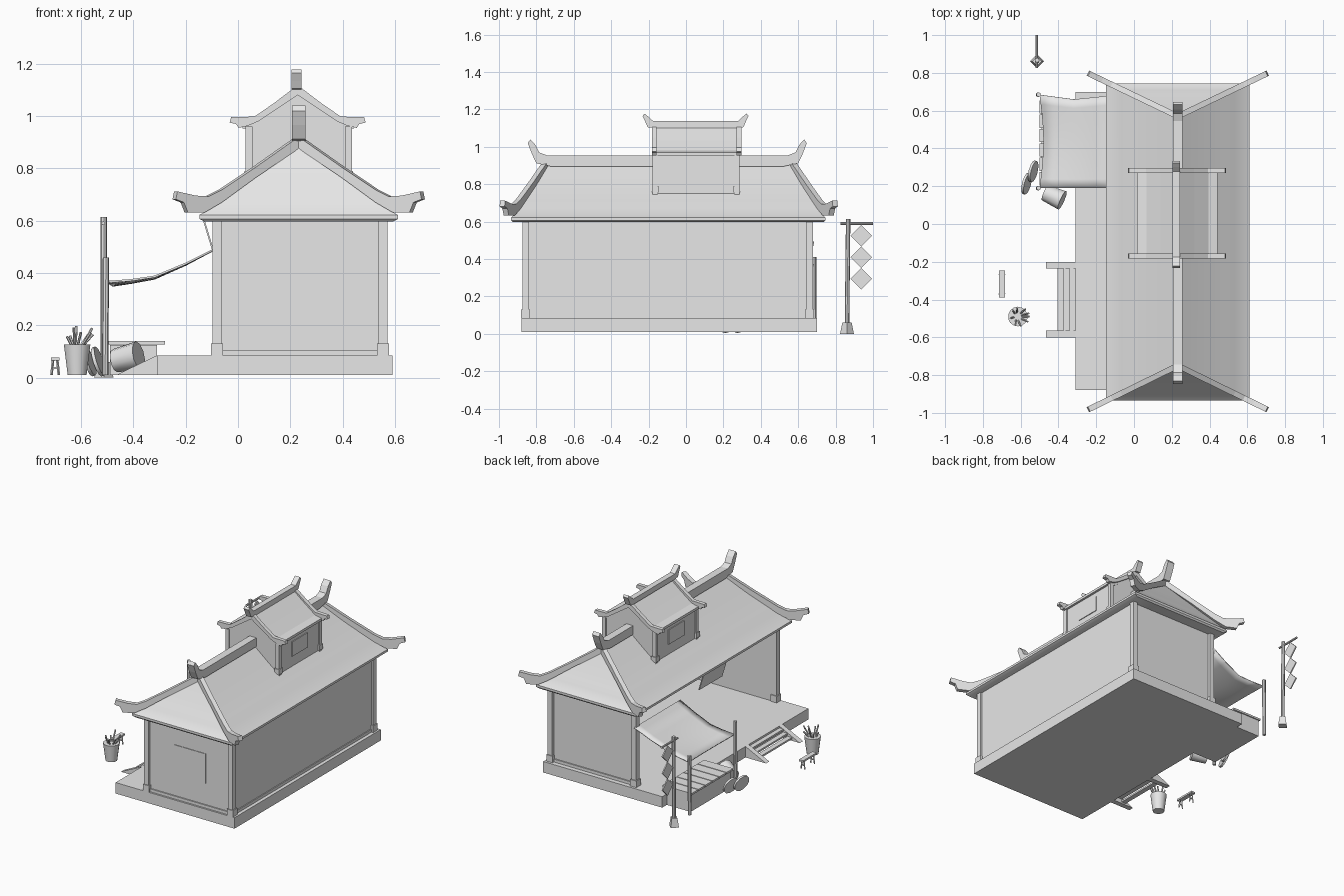
import bpy, bmesh, math, random
from mathutils import Vector, Matrix

random.seed(4)
if "Cube" in bpy.data.objects:
    bpy.data.objects.remove(bpy.data.objects["Cube"])

mat = bpy.data.materials.new("plain_grey")
mat.use_nodes = True
GREY = (0.8, 0.8, 0.8, 1)
mat.diffuse_color = GREY
mat.node_tree.nodes["Principled BSDF"].inputs["Base Color"].default_value = GREY

CX = 0.232            # x of both roof ridges


def finish(name, bm, smooth=None):
    bmesh.ops.recalc_face_normals(bm, faces=bm.faces)
    me = bpy.data.meshes.new(name)
    bm.to_mesh(me)
    bm.free()
    me.materials.append(mat)
    ob = bpy.data.objects.new(name, me)
    bpy.context.collection.objects.link(ob)
    if smooth:
        bpy.ops.object.select_all(action='DESELECT')
        ob.select_set(True)
        bpy.context.view_layer.objects.active = ob
        bpy.ops.object.shade_smooth_by_angle(angle=math.radians(smooth))
    return ob


def prism(name, pts, offset):
    """Polygon through 3D points, extruded by a vector."""
    bm = bmesh.new()
    face = bm.faces.new([bm.verts.new(p) for p in pts])
    ext = bmesh.ops.extrude_face_region(bm, geom=[face])
    verts = [v for v in ext["geom"] if isinstance(v, bmesh.types.BMVert)]
    bmesh.ops.translate(bm, verts=verts, vec=Vector(offset))
    if not any(f.is_valid and f == face for f in bm.faces):
        bm.faces.new([bm.verts[i] for i in range(len(pts))])
    return finish(name, bm)


def box(name, x0, x1, y0, y1, z0, z1):
    return prism(name, [(x0, y0, z0), (x1, y0, z0), (x1, y1, z0), (x0, y1, z0)], (0, 0, z1 - z0))


def rod(name, a, b, r1, r2=None, sides=8):
    a, b = Vector(a), Vector(b)
    bm = bmesh.new()
    rot = (b - a).to_track_quat('Z', 'Y').to_matrix().to_4x4()
    bmesh.ops.create_cone(bm, cap_ends=True, segments=sides, radius1=r1, radius2=r2 or r1,
                          depth=(b - a).length, matrix=Matrix.Translation((a + b) / 2) @ rot)
    return finish(name, bm, 40)


def mirrored(half):
    """Closed outline from one half whose first and last points lie on the axis."""
    return half + [(-u, z) for u, z in half[-2:0:-1]]


# Platform
box("platform", -0.31, 0.59, -0.88, 0.70, 0.01, 0.085)

# Walls on three sides, open towards -x
box("long_wall", 0.54, 0.56, -0.85, 0.66, 0.085, 0.62)
box("front_wall", -0.08, 0.55, -0.86, -0.84, 0.085, 0.62)
box("back_wall", -0.08, 0.55, 0.64, 0.66, 0.085, 0.62)
box("front_panel", 0.125, 0.36, -0.864, -0.86, 0.25, 0.453)
box("front_sill", -0.06, 0.54, -0.868, -0.85, 0.085, 0.105)
box("back_sill", -0.06, 0.54, 0.65, 0.668, 0.085, 0.105)
box("long_sill", 0.55, 0.566, -0.84, 0.65, 0.085, 0.105)
box("opening_lintel", -0.09, -0.065, -0.85, 0.66, 0.575, 0.61)
for x in (-0.08, 0.555):
    for y in (-0.857, 0.66):
        box("corner_post", x - 0.017, x + 0.017, y - 0.018, y + 0.018, 0.085, 0.61)
        box("post_plinth", x - 0.023, x + 0.023, y - 0.024, y + 0.024, 0.085, 0.13)

# Main hipped roof: concave rings from ridge to eave, then the eave edge
rings = [(0, 0.905), (0.06, 0.857), (0.12, 0.808), (0.18, 0.762), (0.245, 0.713), (0.3, 0.675),
         (0.345, 0.64), (0.38, 0.622), (0.38, 0.607), (0.36, 0.597)]
bm = bmesh.new()
loops = []
for h, z in rings:
    f, hx = h / 0.38, max(h, 0.001)
    y0, y1 = -0.75 - 0.185 * f, 0.57 + 0.175 * f
    loops.append([bm.verts.new(p) for p in ((CX - hx, y0, z), (CX + hx, y0, z),
                                            (CX + hx, y1, z), (CX - hx, y1, z))])
for a, b in zip(loops, loops[1:]):
    for i in range(4):
        j = (i + 1) % 4
        bm.faces.new((a[i], a[j], b[j], b[i]))
bm.faces.new(loops[0])
bm.faces.new(loops[-1])
finish("main_roof", bm, 30)

# Main ridge beam with upturned ends
ridge = [(-0.72, 0.895), (-0.80, 0.912), (-0.825, 0.965), (-0.846, 1.02), (-0.832, 1.04),
         (-0.805, 1.01), (-0.785, 0.97), (-0.745, 0.955)]
mid = -0.10
outline = ridge + [(2 * mid - y, z) for y, z in reversed(ridge)]
prism("main_ridge", [(CX - 0.026, y, z) for y, z in outline], (0.052, 0, 0))

# Hip beams with upturned tails
hip = [(0, 0.925), (0.17, 0.805), (0.30, 0.718), (0.35, 0.693), (0.40, 0.696), (0.47, 0.712), (0.476, 0.682),
       (0.445, 0.67), (0.43, 0.632), (0.365, 0.632), (0.30, 0.67), (0.17, 0.765), (0, 0.88)]
for sx in (-1, 1):
    for y0, slope in ((-0.75, -0.49), (0.57, 0.48)):
        side = Vector((-slope, sx, 0)).normalized() * 0.03
        pts = [Vector((CX + sx * u, y0 + slope * u, z)) - side / 2 for u, z in hip]
        prism("hip_beam", pts, side)

# Roof turret
body = mirrored([(0, 1.085), (0.16, 0.97), (0.195, 0.955), (0.195, 0.74), (0, 0.74)])
prism("turret_body", [(CX + u, -0.17, z) for u, z in body], (0, 0.447, 0))
for sx in (-1, 1):
    for y in (-0.165, 0.272):
        x = CX + sx * 0.19
        box("turret_post", x - 0.013, x + 0.013, y - 0.013, y + 0.013, 0.74, 0.96)
        box("turret_plinth", x - 0.018, x + 0.018, y - 0.018, y + 0.018, 0.755, 0.79)
    x = CX + sx * 0.197
    box("turret_window", x - 0.003, x + 0.003, -0.03, 0.14, 0.82, 0.92)
panel = mirrored([(0, 1.105), (0.09, 1.035), (0.165, 0.98), (0.213, 0.97), (0.213, 0.953),
                  (0.165, 0.955), (0, 1.075)])
prism("turret_roof", [(CX - 0.002 + u, -0.17, z) for u, z in panel], (0, 0.45, 0))
barge = mirrored([(0, 1.118), (0.09, 1.05), (0.165, 0.998), (0.254, 0.996), (0.26, 0.975), (0.236, 0.97),
                  (0.226, 0.955), (0.19, 0.963), (0.15, 0.98), (0, 1.08)])
for y in (-0.183, 0.27):
    prism("turret_bargeboard", [(CX - 0.004 + u, y, z) for u, z in barge], (0, 0.026, 0))
cap = [(-0.16, 1.10), (-0.205, 1.105), (-0.218, 1.135), (-0.232, 1.165), (-0.222, 1.178),
       (-0.2, 1.16), (-0.175, 1.137)]
outline = cap + [(0.102 - y, z) for y, z in reversed(cap)]
prism("turret_ridge", [(CX - 0.027, y, z) for y, z in outline], (0.038, 0, 0))

# Steps with sloping side boards
for y in (-0.6, -0.235):
    prism("step_side", [(-0.31, y, 0.01), (-0.465, y, 0.01), (-0.45, y, 0.018), (-0.31, y, 0.085)], (0, 0.035, 0))
for i in range(3):
    x = -0.405 + i * 0.032
    box("step_tread", x, x + 0.034, -0.565, -0.235, 0.02 + i * 0.02, 0.032 + i * 0.02)

# Sagging cloth awning
bm = bmesh.new()
edge = [(-0.09, 0.495), (-0.2, 0.44), (-0.32, 0.39), (-0.41, 0.377), (-0.50, 0.37)]
N = 10
rows = []
for k, (x, z) in enumerate(edge):
    row = []
    for i in range(N + 1):
        t = i / N
        bow = math.sin(math.pi * t)
        y = 0.19 + t * (0.47 + 0.012 * abs(k - 2))
        row.append(bm.verts.new((x + (0.02 * bow if k == 4 else 0), y, z - 0.014 * bow * k / 4)))
    rows.append(row)
for a, b in zip(rows, rows[1:]):
    for i in range(N):
        bm.faces.new((a[i], a[i + 1], b[i + 1], b[i]))
cloth = finish("awning", bm, 60)
mod = cloth.modifiers.new("thickness", 'SOLIDIFY')
mod.thickness = 0.008
for y, h in ((0.19, 0.46), (0.685, 0.412)):
    rod("awning_pole", (-0.508, y, 0.01), (-0.505, y, h), 0.012)

# Hanging shutter under the eave
prism("shutter", [(-0.135, -0.25, 0.605), (-0.135, 0, 0.605), (-0.1, 0, 0.49), (-0.1, -0.25, 0.49)],
      (0.006, 0, 0.002))

# Market stall with slatted top
box("stall_box", -0.49, -0.31, 0.22, 0.65, 0.01, 0.125)
for i in range(6):
    y = 0.205 + i * 0.076
    box("stall_slat", -0.50, -0.28, y, y + 0.07, 0.127, 0.14)

# Tilted basket and leaning round lids beside the stall
rod("basket", (-0.47, 0.165, 0.065), (-0.38, 0.125, 0.085), 0.045, 0.055, 10)
for x, y in ((-0.575, 0.215), (-0.54, 0.28)):
    rod("round_lid", (x, y, 0.06), (x + 0.012, y - 0.003, 0.064), 0.058, 0.058, 12)

# Banner post with diamond plates
rod("banner_base", (-0.513, 0.861, 0), (-0.513, 0.861, 0.06), 0.037, 0.025, 4)
rod("banner_pole", (-0.513, 0.861, 0.05), (-0.513, 0.867, 0.615), 0.012)
rod("banner_arm", (-0.515, 0.826, 0.59), (-0.515, 1.0, 0.59), 0.007)
for z in (0.525, 0.41, 0.295):
    d = 0.057
    prism("diamond_plate", [(-0.519, 0.937, z - d), (-0.519, 0.937 + d, z), (-0.519, 0.937, z + d),
                            (-0.519, 0.937 - d, z)], (0.008, 0, 0))
rod("plate_cord", (-0.515, 0.937, 0.24), (-0.515, 0.937, 0.59), 0.002, sides=4)

# Bucket of sticks
rod("bucket", (-0.615, -0.49, 0.01), (-0.615, -0.49, 0.127), 0.037, 0.052, 14)
for i in range(9):
    a = i * 2.4
    u, v = math.cos(a), math.sin(a)
    top = (-0.605 + 0.05 * u, -0.49 + 0.05 * v, random.uniform(0.155, 0.2))
    rod("stick", (-0.615 + 0.02 * u, -0.49 + 0.02 * v, 0.12), top, 0.005, sides=6)

# Small bench
box("bench_seat", -0.715, -0.683, -0.39, -0.246, 0.066, 0.078)
for y in (-0.37, -0.266):
    for s in (-1, 1):
        rod("bench_leg", (-0.699 + s * 0.014, y, 0.01), (-0.699 + s * 0.008, y, 0.068), 0.005, sides=4)
    box("bench_rail", -0.709, -0.689, y - 0.003, y + 0.003, 0.033, 0.04)
